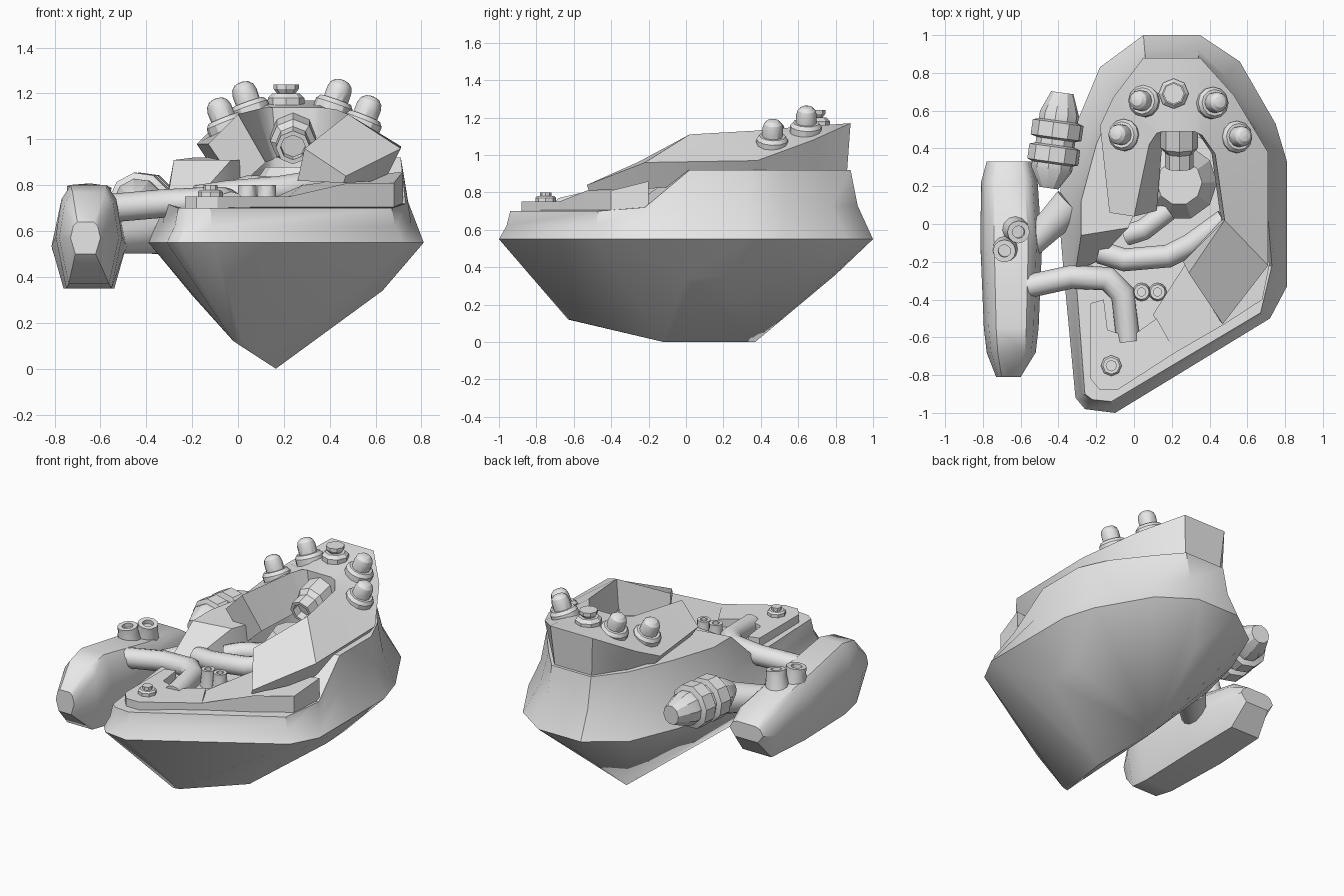
import bpy, bmesh, math
from mathutils import Vector

if "Cube" in bpy.data.objects:
    bpy.data.objects.remove(bpy.data.objects["Cube"])

GREY = bpy.data.materials.new("plain_grey")
GREY.diffuse_color = (0.8, 0.8, 0.8, 1)
GREY.use_nodes = True
GREY.node_tree.nodes["Principled BSDF"].inputs["Base Color"].default_value = GREY.diffuse_color


def finish(bm, name, angle=30):
    bmesh.ops.remove_doubles(bm, verts=bm.verts, dist=0.0005)
    bmesh.ops.recalc_face_normals(bm, faces=bm.faces)
    me = bpy.data.meshes.new(name)
    bm.to_mesh(me)
    bm.free()
    me.materials.append(GREY)
    ob = bpy.data.objects.new(name, me)
    bpy.context.collection.objects.link(ob)
    bpy.ops.object.select_all(action='DESELECT')
    ob.select_set(True)
    bpy.context.view_layer.objects.active = ob
    bpy.ops.object.shade_smooth_by_angle(angle=math.radians(angle))
    return ob


def loft(name, rings, angle=30):
    """Skin closed rings and cap both ends."""
    bm = bmesh.new()
    vs = [[bm.verts.new(p) for p in r] for r in rings]
    n = len(vs[0])
    for a, b in zip(vs, vs[1:]):
        for i in range(n):
            bm.faces.new((a[i], a[(i + 1) % n], b[(i + 1) % n], b[i]))
    bm.faces.new(vs[0])
    bm.faces.new(vs[-1])
    return finish(bm, name, angle)


def turned(name, base, axis, profile, sides=12, angle=30):
    """Turn a (radius, distance) profile around an axis."""
    base, axis = Vector(base), Vector(axis).normalized()
    q = Vector((0, 0, 1)).rotation_difference(axis)
    rings = [[base + q @ Vector((r * math.cos(t), r * math.sin(t), h))
              for t in [2 * math.pi * i / sides for i in range(sides)]]
             for r, h in profile]
    return loft(name, rings, angle)


def pipe(name, pts, r, sides=12):
    """Sweep a round section along a bent path with mitred joints."""
    pts = [Vector(p) for p in pts]
    rings = []
    for i, p in enumerate(pts):
        d0 = (p - pts[i - 1]).normalized() if i else (pts[1] - p).normalized()
        d1 = (pts[i + 1] - p).normalized() if i < len(pts) - 1 else d0
        t = (d0 + d1).normalized()
        side = t.cross(Vector((0, 0, 1))).normalized()
        up = side.cross(t)
        k = r / max(0.5, t.dot(d0))
        rings.append([p + side * k * math.cos(a) + up * r * math.sin(a)
                      for a in [2 * math.pi * j / sides for j in range(sides)]])
    return loft(name, rings, 50)


# Hull outlines: widest line, then upper rim
base = [(-.10, -1), (.72, -.5), (.81, -.33), (.81, 0), (.81, .33), (.75, .53), (.56, .86), (.35, 1),
        (.05, 1), (-.18, .83), (-.31, .52), (-.39, .2), (-.39, -.05), (-.37, -.28), (-.31, -.92), (-.26, -.98)]
rim = [(-.12, -.94, .7), (.67, -.47, .7), (.73, -.22, .72), (.71, .02, .92), (.71, .34, .92), (.63, .52, .92),
       (.46, .74, .92), (.34, .88, .92), (.06, .88, .92), (-.08, .7, .92), (-.2, .42, .92), (-.28, .12, .91),
       (-.28, -.06, .91), (-.31, -.25, .72), (-.26, -.9, .7), (-.22, -.93, .7)]
# Edge of the well, for rim points 2 to 13
well = [(.3, -.3), (.46, -.02), (.46, .2), (.42, .36), (.36, .45), (.3, .48), (.16, .48), (.13, .46),
        (.08, .36), (.02, .1), (-.03, -.02), (-.2, -.2)]

# Lower hull: convex belly down to the keel
bm = bmesh.new()
keel = [(.165, -.12, 0), (.165, .37, 0), (-.02, -.63, .12), (.02, -.62, .12), (-.2, -.2, .32),
        (.63, 0, .34), (.63, .2, .35), (.2, .8, .36)]
for p in [(x, y, .55) for x, y in base] + keel:
    bm.verts.new(p)
bmesh.ops.convex_hull(bm, input=bm.verts)
finish(bm, "lower_hull", 35)

# Upper hull: flared sides, raised rear rim, open well and front deck
bm = bmesh.new()
b = [bm.verts.new((x, y, .55)) for x, y in base]
m = [bm.verts.new((x + (u - x) * .68, y + (v - y) * .68, .55 + (w - .55) * .48))
     for (x, y), (u, v, w) in zip(base, rim)]
t = [bm.verts.new(p) for p in rim]
for lo, hi in ((b, m), (m, t)):
    for i in range(16):
        j = (i + 1) % 16
        bm.faces.new((lo[i], lo[j], hi[j], hi[i]))
wt = [bm.verts.new((x, y, rim[i + 2][2])) for i, (x, y) in enumerate(well)]
wb = [bm.verts.new((x, y, .69)) for x, y in well]
for i in range(11):
    bm.faces.new((t[i + 2], t[i + 3], wt[i + 1], wt[i]))
    bm.faces.new((wt[i], wt[i + 1], wb[i + 1], wb[i]))
bm.faces.new((wb[0], wt[0], t[2]))
bm.faces.new((wb[11], wt[11], t[13]))
bm.faces.new([t[13], t[14], t[15], t[0], t[1], t[2]] + wb)
finish(bm, "upper_hull", 35)

# Horseshoe crown: each row is outer top, inner top, inner bottom, outer bottom
loft("crown", [
    [(-.13, .06, .98), (.0, .04, 1.11), (.12, .07, .9), (.0, .08, .79)],
    [(-.18, .52, .98), (.08, .42, 1.13), (.15, .43, .91), (-.1, .5, .86)],
    [(-.11, .67, 1.05), (.12, .48, 1.14), (.16, .48, .92), (-.05, .68, .9)],
    [(.05, .88, 1.17), (.15, .49, 1.14), (.17, .5, .92), (.07, .86, .9)],
    [(.35, .88, 1.17), (.32, .49, 1.14), (.3, .5, .92), (.33, .86, .9)],
    [(.53, .68, 1.08), (.36, .47, 1.14), (.34, .48, .92), (.45, .7, .9)],
    [(.71, .38, .97), (.43, .37, 1.13), (.41, .38, .9), (.62, .38, .86)],
    [(.71, -.22, .96), (.48, .02, 1.11), (.46, .02, .84), (.64, -.2, .82)],
    [(.47, -.53, .84), (.29, -.26, .96), (.26, -.2, .82), (.46, -.52, .81)]], 30)


def slab(name, pts, bottom):
    loft(name, [[(x, y, bottom) for x, y, z in pts], pts])


# Front deck plates
slab("deck_plate", [(-.23, -.42, .75), (-.23, -.82, .75), (-.18, -.88, .75), (-.09, -.88, .75),
                    (.22, -.68, .75), (.12, -.5, .75), (-.02, -.6, .75), (-.14, -.56, .75), (-.16, -.4, .75)], .68)
slab("deck_ramp", [(.1, -.48, .72), (.22, -.68, .75), (.48, -.53, .81), (.68, -.4, .81),
                   (.72, -.2, .86), (.28, -.2, .8)], .68)

# Crown bolts: one stepped plug at the back, two domed bolts on each side
dome = [(.085, -.05), (.085, .025), (.07, .045), (.055, .045), (.055, .09), (.048, .115), (.03, .132), (.008, .137)]
for x, y, z, lean in ((-.08, .47, 1.05, -.4), (.03, .65, 1.12, -.35), (.44, .64, 1.13, .35), (.57, .46, 1.06, .4)):
    turned("dome_bolt", (x - lean * .08, y, z), (lean, .05, 1), dome, 12)
turned("rear_plug", (.21, .69, 1.14), (0, 0, 1),
       [(.08, 0), (.08, .04), (.06, .06), (.04, .06), (.055, .08), (.055, .1), (.04, .1)], 8)
turned("deck_bolt", (-.12, -.75, .73), (0, 0, 1),
       [(.055, 0), (.055, .04), (.045, .05), (.03, .05), (.03, .07)], 8)

# Inward facing nozzle below the crown
turned("centre_nozzle", (.24, .56, 1.03), (0, -1, -.25),
       [(.1, 0), (.1, .16), (.075, .19), (.075, .27), (.055, .27), (.055, .22)], 8)
turned("well_seat", (.24, .22, .68), (0, 0, 1), [(.2, 0), (.2, .08), (.12, .2), (.08, .2)], 10)

# Side pod: tapered sections running front to back
rings = []
for y, cx, w, lo, hi in ((-.81, -.665, .065, .5, .64), (-.68, -.65, .13, .37, .77), (-.55, -.65, .145, .35, .8),
                         (-.12, -.65, .163, .35, .72), (.22, -.66, .15, .37, .67), (.33, -.66, .12, .5, .6)):
    h = hi - lo
    rings.append([(cx + w * a, y, lo + h * c) for a, c in
                  ((-.68, 0), (.68, 0), (1, .5), (.82, .87), (.55, 1), (-.55, 1), (-.82, .87), (-1, .5))])
loft("side_pod", rings, 40)

# Short open stubs on the pod and on the deck
stub = [(1.25, 0), (1.0, .75), (1.0, 1), (.55, 1), (.55, .8)]
for x, y in ((-.63, -.03), (-.68, -.13)):
    turned("pod_stub", (x, y, .67), (-.05 if x < -.65 else .15, -.1, 1), [(r * .06, h * .13) for r, h in stub])
for x in (.04, .125):
    turned("deck_stub", (x, -.36, .68), (0, 0, 1), [(r * .04, h * .12) for r, h in stub])

# Banded canister on the left flank
turned("canister", (-.45, .19, .72), (.14, 1, 0),
       [(.05, 0), (.11, .1), (.11, .13), (.137, .14), (.137, .22), (.105, .23), (.105, .26), (.137, .27),
        (.137, .35), (.105, .36), (.105, .4), (.06, .51)], 10)

# Pipes
pipe("pod_pipe", [(-.56, -.33, .7), (-.33, -.28, .72), (-.14, -.29, .73), (-.06, -.37, .73), (-.03, -.62, .71)], .062)
pipe("cross_pipe", [(-.18, -.15, .74), (-.05, -.19, .76), (.18, -.17, .78), (.3, -.11, .8), (.48, .02, .82)], .06)
pipe("well_pipe", [(-.04, -.06, .76), (.05, -.03, .79), (.18, .07, .78)], .055)
turned("pod_strut", (-.56, -.12, .57), (.25, .25, .03), [(.07, 0), (.085, .17), (.1, .32)], 12, 50)
